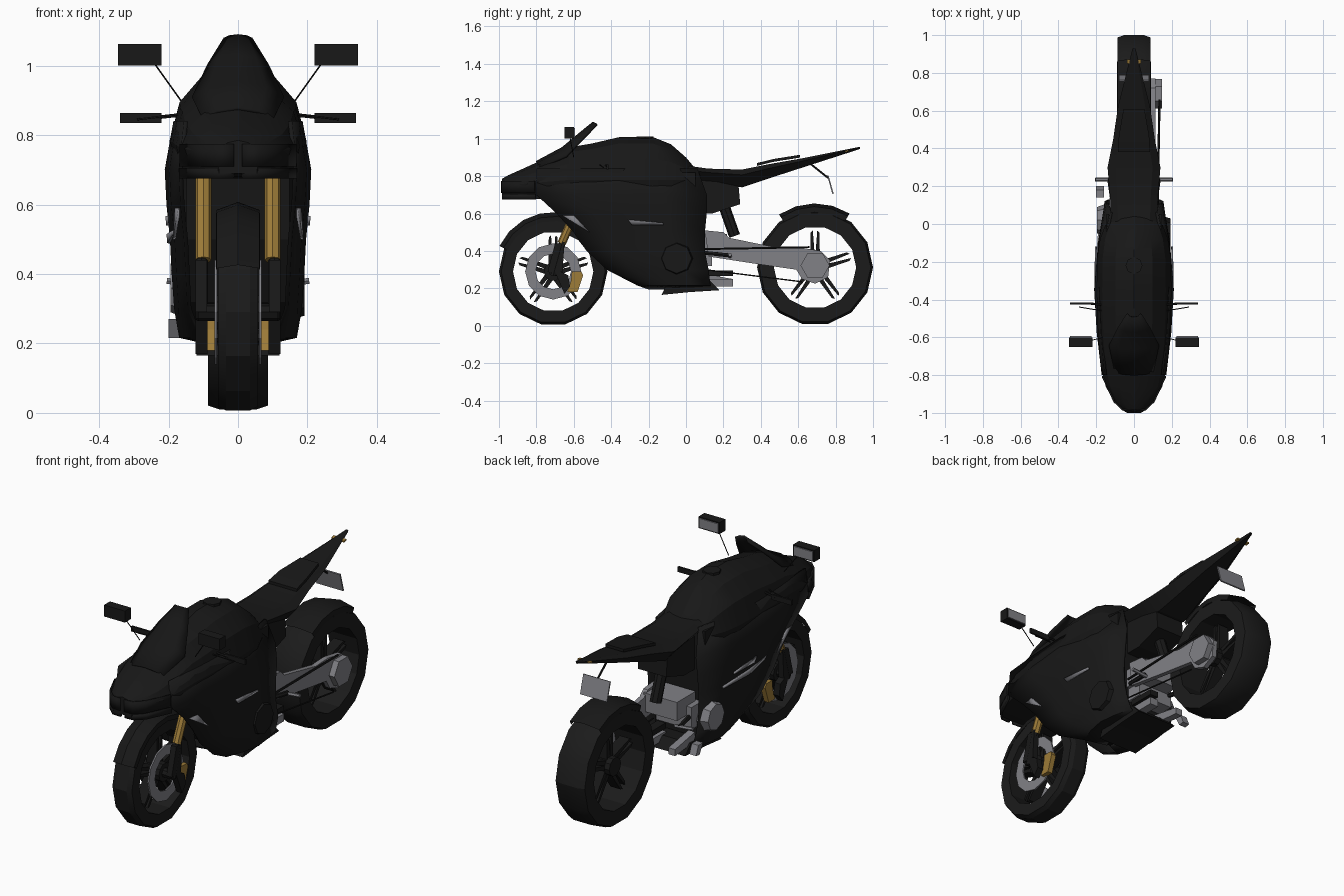
import bpy, bmesh, math
from mathutils import Vector

old = bpy.data.objects.get("Cube")
if old:
    bpy.data.objects.remove(old, do_unlink=True)


def material(name, color):
    m = bpy.data.materials.new(name)
    m.use_nodes = True
    m.diffuse_color = (*color, 1)
    m.node_tree.nodes["Principled BSDF"].inputs["Base Color"].default_value = (*color, 1)
    return m


PAINT = material("black paint", (.009, .009, .009))
RUBBER = material("tyre rubber", (.011, .011, .011))
GLASS = material("smoked glass", (.008, .008, .008))
METAL = material("grey metal", (.22, .22, .24))
GOLD = material("gold anodised", (.34, .2, .04))


def make(name, verts, faces, mat, mirror=False, thick=0, smooth=True):
    me = bpy.data.meshes.new(name)
    me.from_pydata([tuple(v) for v in verts], [], faces)
    bm = bmesh.new()
    bm.from_mesh(me)
    bmesh.ops.recalc_face_normals(bm, faces=bm.faces)
    bm.to_mesh(me)
    bm.free()
    me.materials.append(mat)
    ob = bpy.data.objects.new(name, me)
    bpy.context.collection.objects.link(ob)
    if mirror:
        ob.modifiers.new("mirror", "MIRROR")
    if thick:
        mod = ob.modifiers.new("thickness", "SOLIDIFY")
        mod.thickness, mod.offset = thick, 0
    if smooth:
        bpy.ops.object.select_all(action="DESELECT")
        ob.select_set(True)
        bpy.context.view_layer.objects.active = ob
        bpy.ops.object.shade_smooth_by_angle(angle=math.radians(25))
    return ob


def grid(name, rows, mat, caps=False, **kw):
    """Skin a list of equally long point rows."""
    n = len(rows[0])
    faces = [(i * n + j, i * n + j + 1, (i + 1) * n + j + 1, (i + 1) * n + j)
             for i in range(len(rows) - 1) for j in range(n - 1)]
    if caps:
        last = (len(rows) - 1) * n
        faces += [tuple(range(n)), tuple(range(last, last + n))]
    return make(name, [p for r in rows for p in r], faces, mat, **kw)


def prism(name, outline, x0, x1, mat, mirror=False):
    """Extrude a (y, z) outline sideways."""
    n = len(outline)
    verts = [(x, y, z) for x in (x0, x1) for y, z in outline]
    faces = [(i, (i + 1) % n, n + (i + 1) % n, n + i) for i in range(n)]
    faces += [tuple(range(n)), tuple(range(n, n + n))]
    return make(name, verts, faces, mat, mirror, smooth=False)


def box(name, x, y, z, mat, mirror=False):
    return prism(name, [(y[0], z[0]), (y[1], z[0]), (y[1], z[1]), (y[0], z[1])], *x, mat, mirror)


def rod(name, a, b, r, mat, sides=8, mirror=False, r2=None):
    a, b = Vector(a), Vector(b)
    turn = (b - a).to_track_quat("Z", "Y")
    rows = [[p + turn @ Vector((rad * math.cos(t), rad * math.sin(t), 0))
             for t in (math.tau * k / sides for k in range(sides + 1))]
            for p, rad in ((a, r), (b, r if r2 is None else r2))]
    return grid(name, rows, mat, caps=True, mirror=mirror)


def lathe(name, profile, y, z, mat, sides=14, start=0, sweep=math.tau, mirror=False):
    """Turn an (x, radius) profile about a sideways axle."""
    rows = [[(x, y + r * math.cos(t), z + r * math.sin(t)) for x, r in profile]
            for t in (start + sweep * k / sides for k in range(sides + 1))]
    return grid(name, rows, mat, mirror=mirror)


# Wheels
def wheel(tag, y, z, r, rim, w):
    lathe(tag + "_tyre", [(-w, rim), (-w, r - .012), (-w * .6, r), (w * .6, r),
                          (w, r - .012), (w, rim), (-w, rim)], y, z, RUBBER)
    rod(tag + "_hub", (-.06, y, z), (.06, y, z), .05, PAINT, sides=10)
    for k in range(5):
        t = math.pi / 2 + math.tau * k / 5
        for side in (-1, 1):
            pts = [(y + d * math.cos(t + side * s), z + d * math.sin(t + side * s))
                   for d, s in ((.04, .7), (.04, 0), (rim * .9, .06), (rim * .85, .13))]
            prism(f"{tag}_spoke_{k}", pts, -.03, .03, PAINT)


FY, FZ, RY, RZ = -.71, .29, .69, .312
wheel("front", FY, FZ, .29, .215, .058)
wheel("rear", RY, RZ, .31, .22, .087)
lathe("front_brake_disc", [(.06, .095), (.06, .15), (.068, .15), (.068, .095), (.06, .095)],
      FY, FZ, METAL, sides=12, mirror=True)
lathe("front_fender", [(-.064, .27), (-.062, .295), (0, .318), (.062, .295), (.064, .27)],
      FY, FZ, PAINT, sides=7, start=.6, sweep=2.1)
lathe("rear_fender", [(-.09, .295), (-.088, .325), (0, .342), (.088, .325), (.09, .295)],
      RY, RZ, PAINT, sides=4, start=1.0, sweep=1.17)

# Front fork, brakes and axle
rod("fork_upper_tube", (.1, -.56, .68), (.1, -.665, .44), .023, GOLD, mirror=True)
rod("fork_lower_tube", (.105, -.66, .45), (.105, FY, .27), .018, PAINT, mirror=True)
rod("front_axle", (-.115, FY, FZ), (.115, FY, FZ), .025, PAINT)
prism("brake_caliper", [(-.635, .18), (-.58, .18), (-.55, .27), (-.56, .29), (-.61, .29),
                        (-.615, .24)], .06, .088, GOLD, True)
prism("caliper_bracket", [(-.71, .31), (-.63, .27), (-.62, .21), (-.65, .17)], .088, .122, PAINT,
      True)
prism("fork_foot", [(-.7, .44), (-.65, .44), (-.66, .29), (-.74, .29)], .09, .122, PAINT, True)

# Side fairing panels: height, front y, rear y, front x, middle x, rear x
panel = [(.84, -.8, .06, .15, .18, .12), (.7, -.8, .11, .165, .205, .14),
         (.6, -.69, .11, .16, .2, .15), (.5, -.6, .1, .15, .19, .15),
         (.4, -.53, .1, .145, .185, .15), (.3, -.42, .12, .14, .178, .15),
         (.22, -.26, .13, .11, .165, .13), (.2, -.2, .13, .01, .07, .02)]
rows = []
for z, yf, yr, xf, xm, xr in panel:
    rows.append([(xf, yf, z), ((xf + 2 * xm) / 3, yf * .75 + yr * .25, z), (xm, (yf + yr) / 2, z),
                 ((xr + 2 * xm) / 3, yf * .25 + yr * .75, z), (xr, yr, z)])
grid("side_fairing", rows, PAINT, mirror=True, thick=.012)
prism("engine_core", [(-.5, .82), (-.46, .5), (-.36, .32), (-.22, .24), (.05, .24), (.05, .82)],
      -.148, .148, PAINT)
prism("belly_pan", [(-.13, .165), (.02, .18), (.18, .19), (.13, .24), (-.1, .23)],
      -.12, .12, PAINT)

# Upper cowl and tank: y, top height, half width, widest height, lower height
stations = [(-.985, .785, .06, .74, .69), (-.95, .805, .1, .75, .68), (-.86, .845, .15, .76, .675),
            (-.74, .9, .178, .77, .68), (-.62, .955, .188, .78, .69), (-.5, .975, .195, .78, .7),
            (-.35, 1.01, .198, .78, .7), (-.18, 1.01, .195, .78, .7), (-.08, .97, .18, .78, .7),
            (0, .9, .15, .78, .72), (.05, .84, .12, .78, .74)]
rows = []
for y, zt, w, zw, zb in stations:
    h = zt - zw
    half = [(0, zt), (w * .5, zt - h * .15), (w * .85, zt - h * .5), (w, zw), (w * .9, zb)]
    rows.append([(x, y, z) for x, z in half] + [(-x, y, z) for x, z in half[:0:-1]])
    rows[-1].append(rows[-1][0])
grid("upper_cowl_and_tank", rows, PAINT, caps=True)
rod("fuel_cap", (0, -.22, 1.0), (0, -.22, 1.013), .045, PAINT)

# Windscreen and headlights
screen = [(-.8, .875, .1, .03), (-.66, .95, .13, .045), (-.57, 1.025, .085, .025),
          (-.495, 1.086, .038, .01)]
grid("windscreen", [[(0, y, z), (w * .6, y + .006, z - d * .3), (w, y + .02, z - d)]
                    for y, z, w, d in screen], GLASS, mirror=True, thick=.012)
lamp = [(.012, -.985), (.06, -.983), (.105, -.94), (.165, -.81)]
grid("headlight", [[(x, y, z) for x, y in lamp] for z in (.71, .775)], GLASS,
     mirror=True, thick=.009)
grid("headlight_lip", [[(x, y + .006, z) for x, y in lamp] for z in (.675, .705)],
     PAINT, mirror=True, thick=.012)

# Mirrors and hand levers
box("mirror_shell", (.22, .345), (-.65, -.6), (1.0, 1.062), PAINT, True)
box("mirror_face", (.226, .339), (-.6, -.594), (1.006, 1.056), METAL, True)
rod("mirror_stem", (.24, -.62, 1.005), (.165, -.6, .9), .0025, PAINT, 5, True)
box("handlebar_grip", (.22, .34), (-.425, -.415), (.835, .863), PAINT, True)
rod("hand_lever", (.17, -.46, .86), (.29, -.44, .845), .003, PAINT, 5, True)
rod("handlebar", (.15, -.43, .86), (.24, -.42, .85), .006, PAINT, 6, True)

# Seat and tail: y, top height, half width, lower height
tail = [(-.02, .86, .12, .78), (.12, .84, .125, .77), (.3, .835, .14, .74), (.45, .865, .11, .79),
        (.62, .895, .085, .845), (.93, .957, .008, .945)]
grid("seat_and_tail", [[(0, y, zt), (w * .7, y, zt), (w, y, zt - (zt - zb) * .3),
                        (w * .6, y, zb), (0, y, zb)] for y, zt, w, zb in tail],
     PAINT, mirror=True)
grid("passenger_pad", [[(0, y, z), (w, y, z), (w, y, z - .015), (0, y, z - .015)]
                       for y, z, w in ((.38, .87, .085), (.47, .892, .08), (.61, .914, .055))],
     PAINT, caps=True, mirror=True)
prism("under_seat_frame", [(.05, .78), (.28, .76), (.29, .65), (.14, .6), (.05, .6)],
      -.085, .085, PAINT)
prism("tail_light", [(.85, .928), (.87, .932), (.87, .94), (.85, .936)], -.038, .038, GOLD)

# Number plate on its arm
rod("plate_arm", (0, .66, .87), (0, .76, .79), .006, PAINT, 6)
prism("number_plate", [(.755, .802), (.762, .804), (.79, .705), (.783, .703)], -.08, .08, METAL)

# Single-sided swingarm, shock and engine
prism("swingarm", [(.1, .51), (.2, .5), (.23, .47), (.5, .415), (.6, .42), (.72, .4), (.77, .35),
                   (.76, .26), (.69, .225), (.62, .25), (.59, .3), (.38, .33), (.12, .37)],
      .089, .115, METAL)
rod("swingarm_hub", (.1, RY, RZ + .01), (.147, RY, RZ + .01), .078, METAL, 6)
rod("rear_axle", (0, RY, RZ), (.13, RY, RZ), .03, METAL)
box("swingarm_pivot", (-.1, .1), (.06, .22), (.39, .49), METAL)
rod("shock_absorber", (0, .2, .65), (0, .26, .48), .03, PAINT)
rod("chain_upper", (.125, .1, .41), (.135, .66, .42), .006, PAINT, 6)
rod("chain_lower", (.125, .1, .3), (.135, .62, .235), .004, PAINT, 6)
rod("alternator_cover", (.14, -.05, .36), (.192, -.05, .36), .095, PAINT, 8, r2=.08)
rod("clutch_cover", (-.14, .02, .36), (-.195, .02, .36), .09, METAL, 8, r2=.07)
box("gearbox_case", (-.13, .08), (.05, .14), (.32, .44), METAL)

# Foot pegs and exhaust stub
rod("foot_peg", (.1, .235, .37), (.205, .235, .38), .01, METAL, 6, True)
rod("foot_peg_bracket", (.11, .1, .39), (.13, .24, .375), .012, PAINT, 6, True)
prism("exhaust_outlet", [(.08, .23), (.25, .215), (.25, .25), (.08, .28)], -.11, -.07, METAL)
prism("brake_pedal", [(.14, .27), (.18, .27), (.2, .22), (.17, .215)], -.2, -.16, METAL)
prism("side_stand_bracket", [(.1, .21), (.25, .21), (.25, .25), (.1, .25)], .05, .1, METAL)
box("lower_tail_panel", (.05, .1), (.1, .25), (.265, .295), PAINT)


# Grey vents on the fairing sides
def vent(name, upper, lower, mirror=False):
    grid(name, [upper, lower], METAL, mirror=mirror, thick=.008)


vent("side_vent", [(.205, -.31, .567), (.203, -.12, .55)],
     [(.203, -.29, .54), (.201, -.12, .54)], True)
vent("front_vent", [(.168, -.66, .59), (.179, -.6, .59)],
     [(.182, -.53, .508), (.184, -.515, .5)], True)
vent("right_slash", [(-.187, -.42, .525), (-.202, -.25, .515), (-.187, -.05, .497)],
     [(-.186, -.4, .51), (-.2, -.25, .49), (-.185, -.05, .485)])
